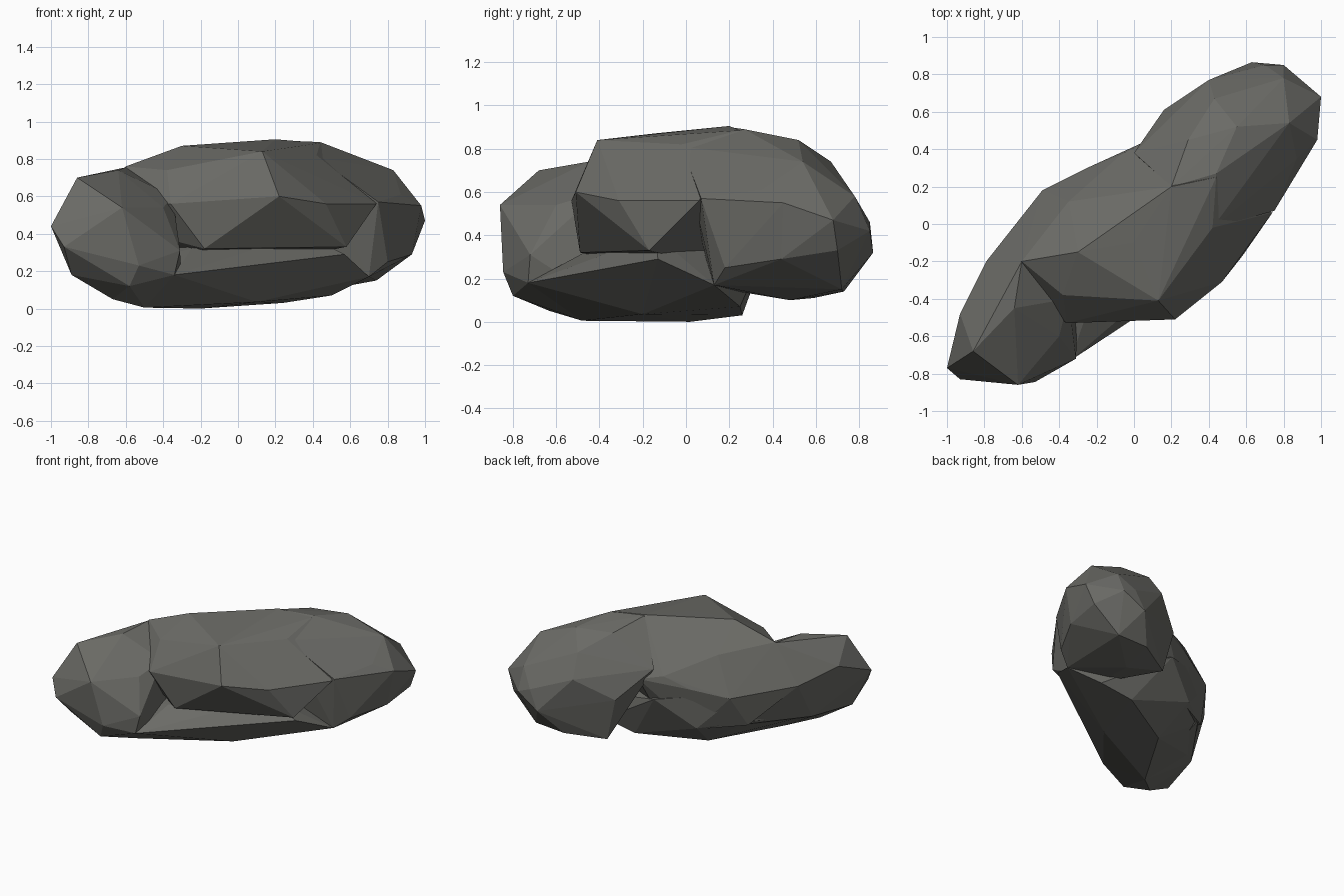
import bpy, bmesh

stone = bpy.data.materials.new("warm_dark_grey_stone")
stone.diffuse_color = (0.145, 0.145, 0.132, 1.0)


def chunk(name, corners):
    """Faceted rock chunk: the convex hull of a few corner points."""
    bm = bmesh.new()
    for c in corners:
        bm.verts.new(c)
    bmesh.ops.convex_hull(bm, input=bm.verts[:])
    bmesh.ops.delete(bm, geom=[v for v in bm.verts if not v.link_faces], context='VERTS')
    bmesh.ops.recalc_face_normals(bm, faces=bm.faces[:])
    mesh = bpy.data.meshes.new(name)
    bm.to_mesh(mesh)
    bm.free()
    mesh.materials.append(stone)
    ob = bpy.data.objects.new(name, mesh)
    bpy.context.collection.objects.link(ob)
    return ob


# Large middle chunk with the overhanging front wall
body = chunk("boulder", [
    (-0.30, -0.15, 0.87), (0.00, -0.10, 0.875), (0.13, -0.41, 0.84), (0.20, 0.20, 0.905),
    (-0.36, -0.53, 0.56), (-0.38, -0.38, 0.74), (-0.18, -0.49, 0.32), (0.22, -0.51, 0.60),
    (0.47, -0.31, 0.56), (0.42, -0.27, 0.40), (0.58, -0.17, 0.33), (0.74, 0.06, 0.56),
    (0.44, 0.25, 0.885), (0.42, -0.02, 0.82), (0.08, 0.45, 0.55), (-0.07, 0.37, 0.58),
    (-0.25, 0.30, 0.50), (-0.49, 0.18, 0.45), (-0.79, -0.20, 0.48), (-0.60, -0.20, 0.76),
    (-0.35, 0.12, 0.72), (-0.55, 0.05, 0.22), (-0.25, 0.24, 0.18), (0.00, 0.30, 0.22),
])

# Lower knob at the front left
knob = chunk("front_left_knob", [
    (-1.00, -0.77, 0.44), (-0.93, -0.83, 0.33), (-0.62, -0.86, 0.54), (-0.86, -0.68, 0.70),
    (-0.64, -0.45, 0.74), (-0.93, -0.48, 0.56), (-0.79, -0.20, 0.48), (-0.60, -0.20, 0.755),
    (-0.53, -0.845, 0.23), (-0.31, -0.72, 0.31), (-0.34, -0.73, 0.18), (-0.40, -0.60, 0.54),
    (-0.58, -0.80, 0.12), (-0.89, -0.70, 0.18), (-0.67, -0.63, 0.05), (-0.50, -0.48, 0.005),
    (-0.80, -0.35, 0.20), (-0.35, -0.40, 0.60), (-0.30, -0.40, 0.10),
    (-0.49, 0.15, 0.44), (-0.50, 0.08, 0.22),
])

# Rounded end at the back right
end = chunk("back_right_end", [
    (0.16, 0.61, 0.43), (0.40, 0.77, 0.58), (0.63, 0.865, 0.32), (0.70, 0.85, 0.46),
    (0.80, 0.85, 0.42), (0.80, 0.78, 0.58), (1.00, 0.68, 0.47), (0.98, 0.45, 0.55),
    (0.94, 0.70, 0.33), (0.93, 0.44, 0.29), (0.87, 0.35, 0.61), (0.83, 0.54, 0.74),
    (0.55, 0.52, 0.84), (0.44, 0.27, 0.89), (0.43, 0.67, 0.74), (0.29, 0.45, 0.84),
    (0.75, 0.07, 0.57), (0.80, 0.18, 0.25), (0.70, 0.13, 0.17), (0.50, 0.73, 0.14),
    (0.24, 0.59, 0.11), (0.47, 0.48, 0.10), (0.20, 0.20, 0.90), (0.42, -0.02, 0.81),
    (0.74, 0.72, 0.15), (0.42, 0.12, 0.16), (0.075, 0.45, 0.60), (0.00, 0.38, 0.62),
])

# Low base with the shelf under the overhang and a sloping back end
base = chunk("base_shelf", [
    (-0.34, -0.73, 0.18), (0.16, -0.27, 0.19), (0.32, -0.16, 0.20), (0.57, -0.13, 0.29),
    (0.70, 0.13, 0.17), (-0.25, -0.47, 0.32), (0.35, -0.14, 0.40), (-0.67, -0.63, 0.05),
    (-0.50, -0.48, 0.005), (-0.20, 0.02, 0.0), (0.10, -0.20, 0.035), (0.24, 0.26, 0.03),
    (0.50, 0.25, 0.07), (-0.55, 0.03, 0.24), (-0.27, 0.26, 0.20), (-0.75, -0.30, 0.20),
    (-0.01, 0.395, 0.40), (-0.48, 0.16, 0.42), (-0.25, 0.285, 0.44),
])

# Fuse the chunks into one rock
for part in (knob, end, base):
    mod = body.modifiers.new("fuse", 'BOOLEAN')
    mod.operation = 'UNION'
    mod.solver = 'EXACT'
    mod.object = part
    bpy.context.view_layer.objects.active = body
    bpy.ops.object.modifier_apply(modifier=mod.name)
    bpy.data.objects.remove(part)

for p in body.data.polygons:
    p.use_smooth = False
    p.material_index = 0
